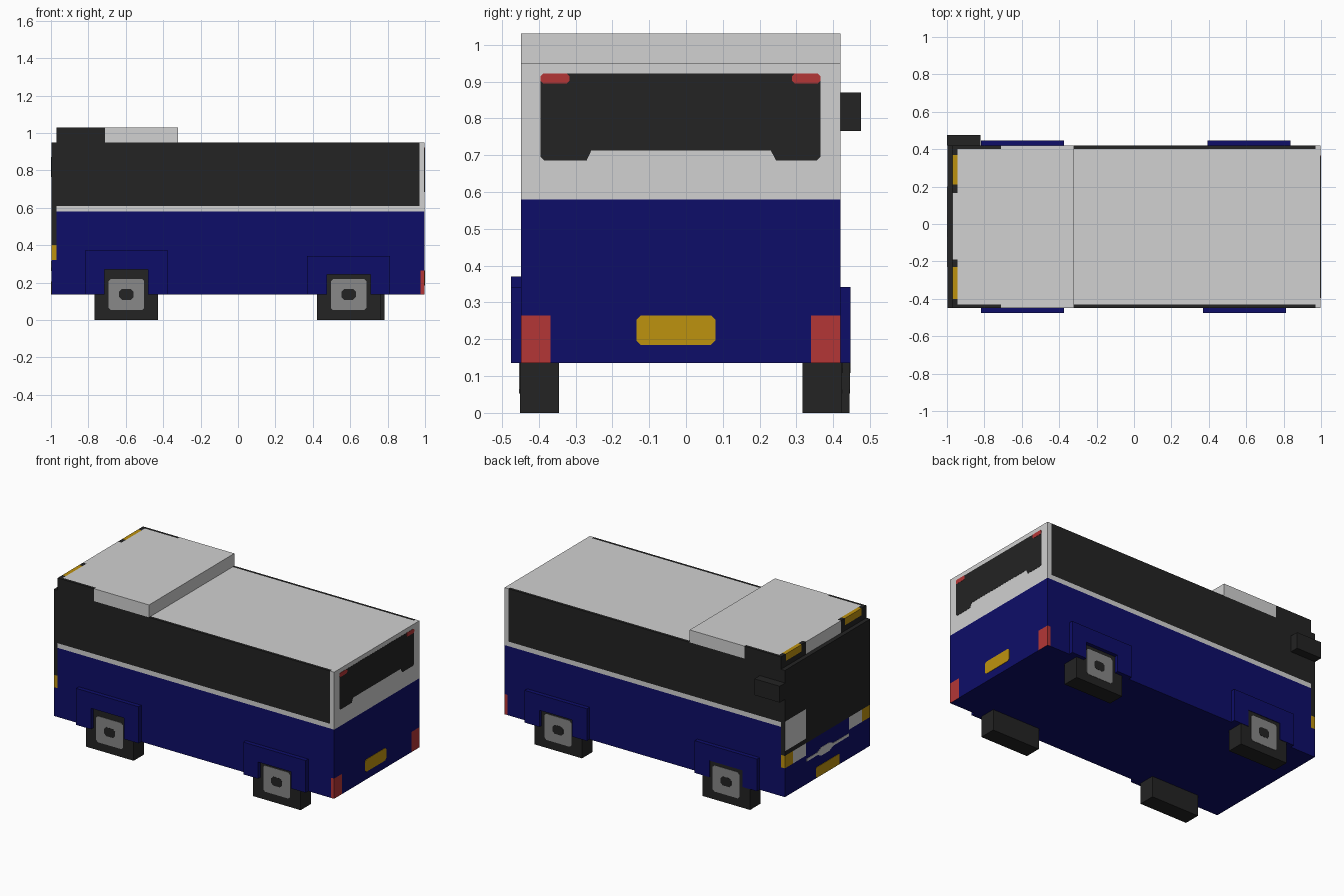
import bpy, bmesh
from mathutils import Vector

if "Cube" in bpy.data.objects:
    bpy.data.objects.remove(bpy.data.objects["Cube"])


def lin(c):
    c /= 255
    return c / 12.92 if c <= 0.04045 else ((c + 0.055) / 1.055) ** 2.4


def material(name, r, g, b):
    m = bpy.data.materials.new(name)
    m.diffuse_color = (lin(r), lin(g), lin(b), 1)
    m.use_nodes = True
    m.node_tree.nodes["Principled BSDF"].inputs["Base Color"].default_value = m.diffuse_color
    return m


NAVY, LIGHT, BLACK, YELLOW, RED, GREY = range(6)
MATS = [material("navy_paint", 13, 13, 104), material("light_grey_paint", 209, 209, 209),
        material("black_glass", 35, 35, 35), material("amber", 190, 146, 15),
        material("red_lamp", 180, 54, 54), material("hub_grey", 136, 136, 136)]

Y0, Y1 = -0.448, 0.42     # body sides
XL = 0.998                # body half length
FLOOR, ROOF = 0.135, 0.95


def finish(name, bm, rule=None, mat=0):
    bmesh.ops.recalc_face_normals(bm, faces=bm.faces)
    bm.normal_update()
    me = bpy.data.meshes.new(name)
    if rule is None:
        me.materials.append(MATS[mat])
    else:
        for m in MATS:
            me.materials.append(m)
        for f in bm.faces:
            f.material_index = rule(f.calc_center_median(), f.normal)
    bm.to_mesh(me)
    bm.free()
    ob = bpy.data.objects.new(name, me)
    bpy.context.collection.objects.link(ob)
    return ob


def box(name, lo, hi, mat=0, cuts=((), (), ()), rule=None):
    """Box, optionally sliced along each axis and coloured by a rule."""
    bm = bmesh.new()
    bmesh.ops.create_cube(bm, size=1)
    lo, hi = Vector(lo), Vector(hi)
    for v in bm.verts:
        v.co = Vector([lo[i] + (v.co[i] + 0.5) * (hi[i] - lo[i]) for i in range(3)])
    for axis, values in enumerate(cuts):
        no = Vector((0, 0, 0))
        no[axis] = 1
        for c in values:
            bmesh.ops.bisect_plane(bm, geom=bm.verts[:] + bm.edges[:] + bm.faces[:],
                                   plane_co=no * c, plane_no=no)
    return finish(name, bm, rule, mat)


def slab(name, pts, axis, lo, hi, mat):
    """Profile in (y, z) or (x, z), extruded along x or y."""
    bm = bmesh.new()
    place = (lambda p: (lo, p[0], p[1])) if axis == "x" else (lambda p: (p[0], lo, p[1]))
    face = bm.faces.new([bm.verts.new(place(p)) for p in pts])
    new = bmesh.ops.extrude_face_region(bm, geom=[face])["geom"]
    d = Vector((hi - lo, 0, 0)) if axis == "x" else Vector((0, hi - lo, 0))
    bmesh.ops.translate(bm, verts=[g for g in new if isinstance(g, bmesh.types.BMVert)], vec=d)
    return finish(name, bm, None, mat)


def cut_rect(a0, a1, b0, b1, c):
    """Rectangle with clipped corners."""
    return [(a0 + c, b0), (a1 - c, b0), (a1, b0 + c), (a1, b1 - c),
            (a1 - c, b1), (a0 + c, b1), (a0, b1 - c), (a0, b0 + c)]


# Main body: colours by face direction and height
def body_rule(c, n):
    x, y, z = c
    if n.z < -0.5:
        return NAVY
    if n.z > 0.5:
        strip = (y > 0.402 or y < -0.43) and x < 0.97
        return BLACK if x < -0.97 or strip else LIGHT
    if n.x < -0.5:                                   # nose
        if z < 0.32:
            return NAVY
        if z < 0.40:
            edge = min(Y1 - y, y - Y0)
            return YELLOW if edge < 0.085 else LIGHT if edge < 0.215 else NAVY
        return LIGHT if y > 0.205 and 0.43 < z < 0.62 else BLACK
    if n.x > 0.5:                                    # tail
        if z < 0.265 and (y < -0.368 or y > 0.34):
            return RED
        return NAVY if z < 0.58 else LIGHT
    if x < -0.97:                                    # sides
        return NAVY if z < 0.32 else YELLOW if z < 0.40 else BLACK
    if x > 0.975 and z < 0.265:
        return RED
    if z < 0.58:
        return NAVY
    return LIGHT if z < 0.61 or x > 0.97 else BLACK


box("bus_body", (-XL, Y0, FLOOR), (XL, Y1, ROOF), rule=body_rule, cuts=(
    (-0.97, 0.97, 0.975),
    (-0.43, -0.368, -0.363, -0.233, 0.205, 0.335, 0.34, 0.402),
    (0.265, 0.32, 0.40, 0.43, 0.58, 0.61, 0.62)))


# Raised roof unit with amber marker lamps at the front corners
def roof_rule(c, n):
    x, y, z = c
    if abs(n.y) > 0.5:
        return BLACK if x < -0.71 else LIGHT
    front = n.x < -0.5 or (n.z > 0.5 and x < -0.945)
    if front and (y > 0.165 or y < -0.19):
        lamp = 0.21 < y < 0.37 or -0.40 < y < -0.23
        return YELLOW if lamp and z > 0.985 else BLACK
    if n.z > 0.5 and x < -0.71 and (y > 0.402 or y < -0.43):
        return BLACK
    return LIGHT


box("roof_unit", (-0.97, Y0, ROOF), (-0.32, Y1, 1.03), rule=roof_rule, cuts=(
    (-0.945, -0.71),
    (-0.43, -0.40, -0.23, -0.19, 0.165, 0.21, 0.37, 0.402),
    (0.985,)))

# Rear window with deeper lower corners, and high brake lamps
slab("rear_window", [(-0.395, 0.695), (-0.385, 0.685), (-0.27, 0.685), (-0.257, 0.713),
                     (0.23, 0.713), (0.245, 0.685), (0.355, 0.685), (0.365, 0.695),
                     (0.365, 0.912), (0.357, 0.922), (-0.387, 0.922), (-0.395, 0.912)],
     "x", XL, XL + 0.001, BLACK)
for name, a, b in (("right", -0.395, -0.317), ("left", 0.288, 0.365)):
    slab("high_brake_lamp_" + name, cut_rect(a, b, 0.895, 0.922, 0.007),
         "x", XL, XL + 0.002, RED)

# Blank number plates and nose trim
slab("rear_plate", cut_rect(-0.135, 0.08, 0.185, 0.265, 0.012), "x", XL, XL + 0.002, YELLOW)
slab("front_plate", cut_rect(-0.135, 0.105, 0.137, 0.205, 0.008), "x", -XL - 0.002, -XL, YELLOW)
slab("nose_trim", [(-0.23, 0.28), (-0.07, 0.28), (-0.03, 0.262), (0.05, 0.262), (0.09, 0.28),
                   (0.20, 0.28), (0.20, 0.298), (0.09, 0.298), (0.05, 0.316), (-0.03, 0.316),
                   (-0.07, 0.298), (-0.23, 0.298)], "x", -XL - 0.002, -XL, LIGHT)

# Wing mirror
box("wing_mirror", (-1.0, Y1, 0.765), (-0.82, 0.475, 0.87), BLACK)

# Wheels, hubs and raised arches: label, side, centre x, tyre face y, arch top z
for label, s, cx, face, top in (("front_right", -1, -0.597, -0.451, 0.37),
                                ("rear_right", -1, 0.592, -0.451, 0.342),
                                ("front_left", 1, -0.597, 0.444, 0.342),
                                ("rear_left", 1, 0.614, 0.423, 0.342)):
    inner = face - s * 0.106
    box("wheel_" + label, (cx - 0.17, min(face, inner), 0), (cx + 0.17, max(face, inner), 0.29), BLACK)
    slab("hub_" + label, cut_rect(cx - 0.095, cx + 0.095, 0.052, 0.22, 0.012),
         "y", face, face + s * 0.002, GREY)
    slab("hub_centre_" + label, cut_rect(cx - 0.038, cx + 0.038, 0.108, 0.165, 0.014),
         "y", face, face + s * 0.003, BLACK)
    base = Y1 if s > 0 else Y0
    a, o, oz = 0.222, 0.117, top - 0.1
    slab("wheel_arch_" + label,
         [(cx - a, FLOOR), (cx - o, FLOOR), (cx - o, oz), (cx + o, oz), (cx + o, FLOOR),
          (cx + a, FLOOR), (cx + a, top), (cx - a, top)],
         "y", base, base + s * 0.027, NAVY)
